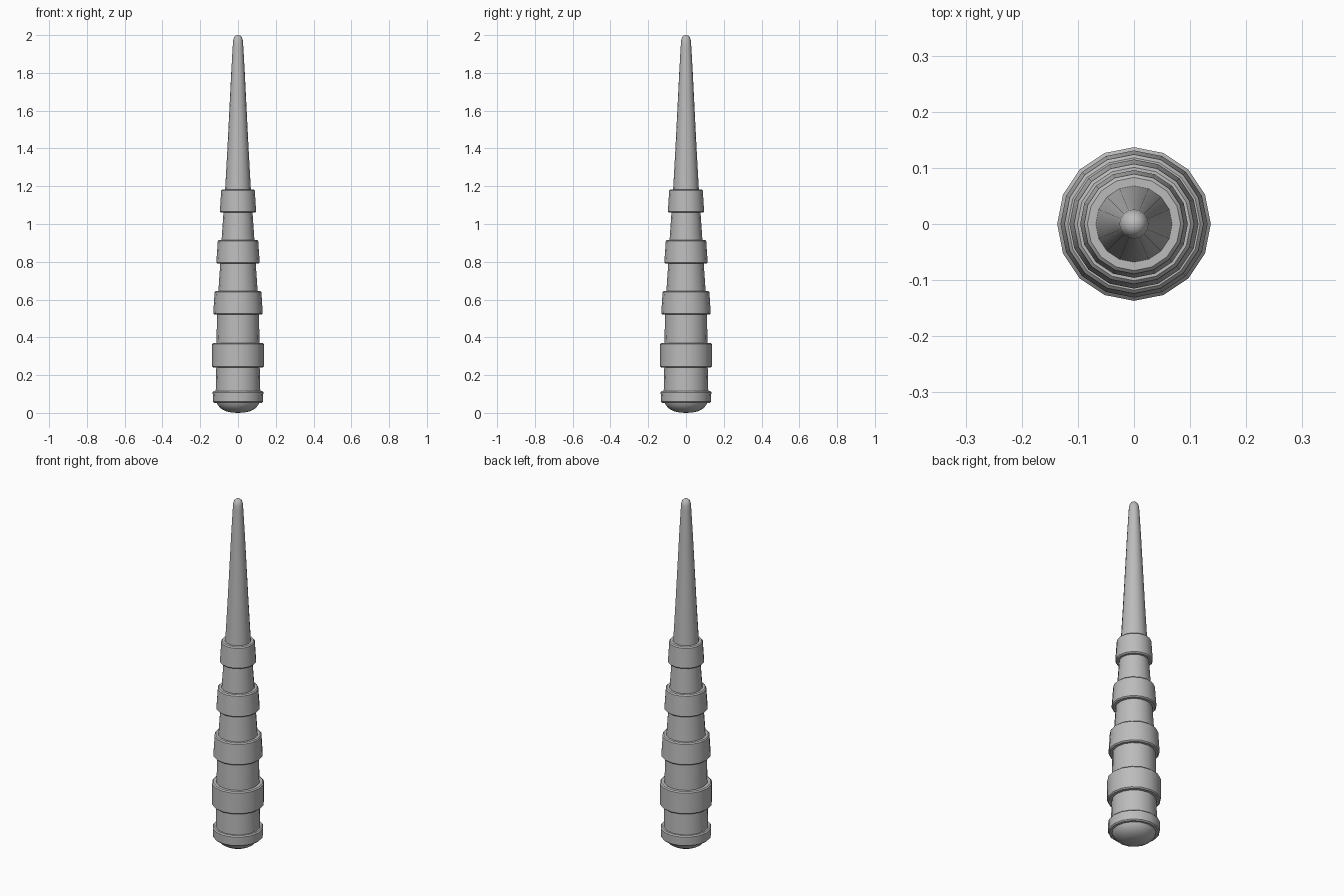
import bpy, bmesh, math

SIDES = 16

cube = bpy.data.objects.get("Cube")
if cube:
    bpy.data.objects.remove(cube, do_unlink=True)

grey = bpy.data.materials.new("plain grey")
grey.use_nodes = True
GREY = (0.5, 0.5, 0.5, 1)
grey.diffuse_color = GREY
grey.node_tree.nodes["Principled BSDF"].inputs["Base Color"].default_value = GREY


def lathe(name, profile):
    """Spin (radius, height) points, listed bottom to top, around z."""
    bm = bmesh.new()
    rings = []
    for r, z in profile:
        count = SIDES if r > 0 else 1
        rings.append([bm.verts.new((r * math.cos(math.tau * i / SIDES),
                                    r * math.sin(math.tau * i / SIDES), z))
                      for i in range(count)])
    for low, high in zip(rings, rings[1:]):
        for i in range(SIDES):
            j = (i + 1) % SIDES
            corners = [low[i % len(low)], low[j % len(low)],
                       high[j % len(high)], high[i % len(high)]]
            bm.faces.new(list(dict.fromkeys(corners)))
    mesh = bpy.data.meshes.new(name)
    bm.to_mesh(mesh)
    bm.free()
    mesh.materials.append(grey)
    obj = bpy.data.objects.new(name, mesh)
    bpy.context.collection.objects.link(obj)
    bpy.ops.object.select_all(action='DESELECT')
    obj.select_set(True)
    bpy.context.view_layer.objects.active = obj
    bpy.ops.object.shade_smooth_by_angle(angle=math.radians(35))
    return obj


def band(name, z0, z1, r0, r1, inner0, inner1, bevel=0.006):
    """Raised grip ring with softened rims."""
    lathe(name, [(inner0, z0), (r0 - bevel, z0), (r0, z0 + bevel),
                 (r1, z1 - bevel), (r1 - bevel, z1), (inner1, z1)])


# Rounded butt end
lathe("pommel", [(0, 0), (0.035, 0.002), (0.065, 0.009), (0.092, 0.024),
                 (0.108, 0.042), (0.113, 0.053)])

# Grip rings: bottom, top, outer radii, inner radii
BANDS = [
    (0.053, 0.115, 0.132, 0.134, 0.113, 0.118),
    (0.240, 0.370, 0.137, 0.137, 0.115, 0.114),
    (0.520, 0.645, 0.131, 0.124, 0.111, 0.104),
    (0.790, 0.915, 0.115, 0.107, 0.094, 0.087),
    (1.060, 1.183, 0.096, 0.089, 0.077, 0.068),
]
for n, dims in enumerate(BANDS, 1):
    band(f"grip_ring_{n}", *dims)

# Plain handle lengths joining neighbouring rings
for n, (low, high) in enumerate(zip(BANDS, BANDS[1:]), 1):
    lathe(f"handle_section_{n}", [(low[5], low[1]), (high[4], high[0])])

# Tapered shaft with a rounded tip
lathe("tapered_shaft", [(0.068, 1.183), (0.056, 1.4), (0.046, 1.6),
                        (0.036, 1.8), (0.028, 1.94), (0.026, 1.97),
                        (0.021, 1.988), (0.012, 1.997), (0, 2.0)])
